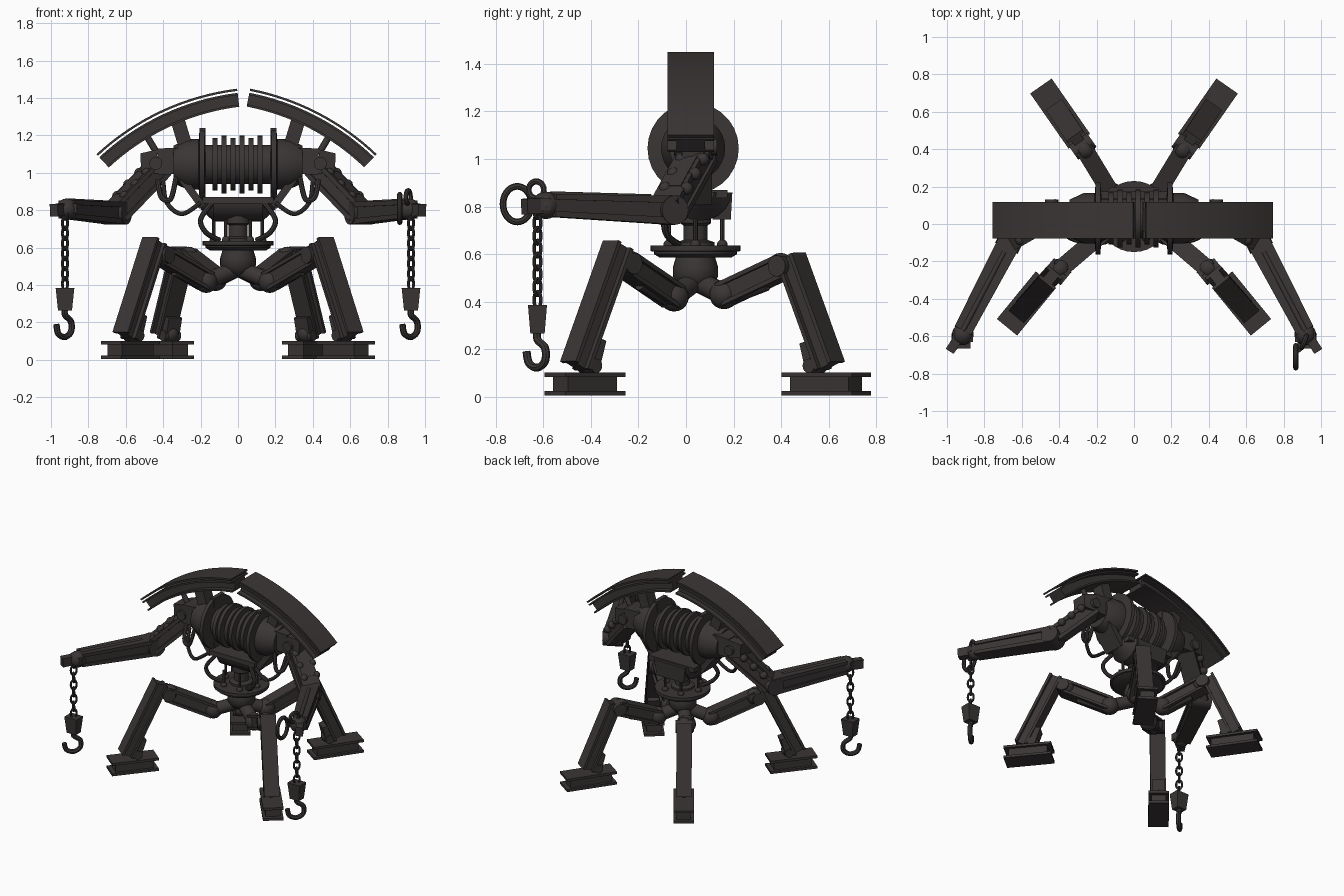
import bpy, bmesh, math
from mathutils import Vector as V

cube = bpy.data.objects.get("Cube")
if cube:
    bpy.data.objects.remove(cube)

iron = bpy.data.materials.new("dark_iron")
iron.use_nodes = True
iron.diffuse_color = (0.042, 0.036, 0.035, 1)
iron.node_tree.nodes["Principled BSDF"].inputs["Base Color"].default_value = iron.diffuse_color
X, Y, Z = V((1, 0, 0)), V((0, 1, 0)), V((0, 0, 1))


def finish(name, bm):
    bmesh.ops.recalc_face_normals(bm, faces=bm.faces)
    mesh = bpy.data.meshes.new(name)
    bm.to_mesh(mesh)
    bm.free()
    mesh.materials.append(iron)
    for p in mesh.polygons:
        p.use_smooth = True
    mesh.set_sharp_from_angle(angle=math.radians(35))
    bpy.context.collection.objects.link(bpy.data.objects.new(name, mesh))


# Sweep a 2D section through frames (origin, u axis, v axis)
def sweep(name, section, frames, closed=False):
    bm = bmesh.new()
    rings = [[bm.verts.new(o + u * p + v * q) for p, q in section] for o, u, v in frames]
    n = len(section)
    pairs = list(zip(rings, rings[1:])) + ([(rings[-1], rings[0])] if closed else [])
    for a, b in pairs:
        for i in range(n):
            bm.faces.new((a[i], a[(i + 1) % n], b[(i + 1) % n], b[i]))
    if not closed:
        bm.faces.new(rings[0])
        bm.faces.new(rings[-1])
    finish(name, bm)


def circle(n=20):
    return [(math.cos(math.tau * i / n), math.sin(math.tau * i / n)) for i in range(n)]


def rect(w, h):
    return [(-w / 2, -h / 2), (w / 2, -h / 2), (w / 2, h / 2), (-w / 2, h / 2)]


def isection(w, d, flange, web):
    a, b, c, e = w / 2, d / 2, d / 2 - flange, web / 2
    return [(-a, -b), (a, -b), (a, -c), (e, -c), (e, c), (a, c),
            (a, b), (-a, b), (-a, c), (-e, c), (-e, -c), (-a, -c)]


def axes(t, hint):
    u = t.cross(hint).normalized()
    return u, u.cross(t).normalized()


def beam(name, a, b, section, hint=Z, end_scale=1):
    a, b = V(a), V(b)
    u, v = axes(b - a, hint)
    sweep(name, section, [(a, u, v), (b, u * end_scale, v * end_scale)])


# Turned part: stations of (distance along axis, radius)
def turned(name, origin, axis, stations, n=28):
    u, v = axes(axis, Y if abs(axis.z) > 0.9 else Z)
    sweep(name, circle(n), [(V(origin) + axis * d, u * r, v * r) for d, r in stations])


def rod(name, a, b, r, n=16):
    a, b = V(a), V(b)
    turned(name, a, (b - a).normalized(), [(0, r), ((b - a).length, r)], n)


def ball(name, c, r):
    bm = bmesh.new()
    bmesh.ops.create_uvsphere(bm, u_segments=18, v_segments=10, radius=r)
    bmesh.ops.translate(bm, verts=bm.verts, vec=V(c))
    finish(name, bm)


# Round tube along a smoothed path
def tube(name, pts, r, normal=X, closed=False, steps=5):
    pts = [V(p) for p in pts]
    n = len(pts)
    get = (lambda i: pts[i % n]) if closed else (lambda i: pts[max(0, min(n - 1, i))])
    path = []
    for i in range(n if closed else n - 1):
        p, q, s, w = (get(i + k) for k in (-1, 0, 1, 2))
        for k in range(steps):
            t = k / steps
            path.append(q + (s - p) * t / 2 + (2 * p - 5 * q + 4 * s - w) * t * t / 2
                        + (3 * q - p - 3 * s + w) * t ** 3 / 2)
    if not closed:
        path.append(pts[-1])
    m, frames = len(path), []
    for i, p in enumerate(path):
        t = path[(i + 1) % m] - path[i - 1] if closed else path[min(i + 1, m - 1)] - path[max(i - 1, 0)]
        u, v = axes(t, normal)
        frames.append((p, u * r, v * r))
    sweep(name, circle(8), frames, closed)


def loop(name, c, a, b, r, count=8):
    c = V(c)
    tube(name, [c + a * p + b * q for p, q in circle(count)], r, a.cross(b).normalized(), True, 3)


# Ribbed winch drum
drum = (0, 0.03, 1.045)
turned("drum_core", drum, X, [(-0.22, 0.105), (0.22, 0.105)])
for i in range(6):
    r = 0.155 if i % 2 else 0.14
    turned(f"drum_rib_{i}", drum, X, [(-0.135 + i * 0.048, r), (-0.11 + i * 0.048, r)])

# Abdomen hull, rounded below, and waist
hull = [(0.1 * math.cos(t), -0.12 * math.sin(t)) for t in (math.pi * k / 10 for k in range(11))]
sweep("abdomen", [(p * 1.3, q) for p, q in hull],
      [(V((x, 0.06, 0.86)), Y * k, Z * k) for x, k in ((-0.2, 0.45), (-0.13, 1), (0.13, 1), (0.2, 0.45))])
beam("abdomen_rim", (0, 0.05, 0.835), (0, 0.05, 0.87), rect(0.38, 0.25), Y)
beam("abdomen_back_block", (0, 0.15, 0.86), (0, 0.15, 0.745), rect(0.26, 0.09), Y, 0.85)
turned("waist_column", (0, 0.04, 0.58), Z, [(0, 0.08), (0.07, 0.08), (0.08, 0.05), (0.14, 0.05),
                                           (0.15, 0.065), (0.2, 0.065)])
turned("turret_disc", (0, 0.04, 0.585), Z, [(0, 0.15), (0.015, 0.175), (0.025, 0.175), (0.028, 0.19),
                                           (0.05, 0.19)], 32)
turned("pelvis_hub", (0, 0.04, 0.445), Z, [(0, 0.03), (0.02, 0.07), (0.06, 0.095), (0.1, 0.095), (0.15, 0.08)])
for i, (cx, cy) in enumerate(circle(6)):
    p = V((cx * 0.13, 0.04 + cy * 0.13, 0.62))
    rod(f"waist_piston_{i}", p, p + Z * 0.13, 0.01, 8)
    ball(f"turret_bolt_{i}", p + Z * 0.02, 0.022)

for s, side in ((1, "left"), (-1, "right")):
    def P(x, y, z):
        return V((s * x, y, z))

    # Chest end disc and block, shoulder housing and braces
    turned(side + "_chest", drum, X * s, [(0.175, 0.13), (0.18, 0.192), (0.205, 0.192), (0.21, 0.135),
                                          (0.27, 0.135), (0.345, 0.1)])
    beam(side + "_chest_fin", P(0.19, 0.03, 0.86), P(0.19, 0.03, 1.24), rect(0.12, 0.03), X)
    beam(side + "_shoulder", P(0.3, 0.04, 1.065), P(0.43, 0.04, 1.06), rect(0.15, 0.14))
    beam(side + "_shoulder_nose", P(0.43, 0.04, 1.06), P(0.52, 0.04, 1.055), rect(0.15, 0.13), Z, 0.75)
    rod(side + "_shoulder_pin", P(0.44, -0.05, 1.05), P(0.44, 0.13, 1.05), 0.035)
    beam(side + "_rib_brace", P(0.19, 0.03, 0.82), P(0.3, 0.03, 0.97), rect(0.16, 0.04), X)
    beam(side + "_arch_strut", P(0.28, 0.03, 1.14), P(0.325, 0.03, 1.29), rect(0.09, 0.075), X)
    rod(side + "_arch_rod", P(0.43, 0.03, 1.1), P(0.49, 0.03, 1.2), 0.018)

    # Overhead arch: thin outer plate floating over a curved beam
    a, b = (P(0.065, 0.02, 1.45), P(0.742, 0.02, 1.1)) if s > 0 else (P(0.005, 0.02, 1.45), P(0.757, 0.02, 1.1))
    chord = b - a
    out = (Z - chord * (Z.dot(chord) / chord.length_squared)).normalized()
    R = 1.35
    half = math.asin(chord.length / 2 / R)
    centre = (a + b) / 2 - out * R * math.cos(half)
    radial = [out * math.cos(t) + chord.normalized() * math.sin(t)
              for t in (half * (k / 8 - 1) for k in range(17))]
    for part, depth, sec in (("arch_plate", 0.006, rect(0.195, 0.012)),
                             ("arch_beam", 0.06, isection(0.195, 0.075, 0.012, 0.12))):
        sweep(f"{side}_{part}", sec, [(centre + d * (R - depth), Y, d) for d in radial])

    # Arm: upper arm, elbow and forearm
    shoulder, elbow, wrist = P(0.42, 0.06, 1.03), P(0.655, -0.075, 0.785), P(0.915, -0.57, 0.805)
    beam(side + "_upper_arm", shoulder, elbow, isection(0.13, 0.11, 0.025, 0.1))
    beam(side + "_upper_arm_plate", shoulder.lerp(elbow, 0.3) + Z * 0.025, shoulder.lerp(elbow, 0.8) + Z * 0.025,
         rect(0.09, 0.08))
    rod(side + "_elbow", elbow + P(-0.06, -0.03, 0), elbow + P(0.06, 0.03, 0), 0.062)
    beam(side + "_forearm", elbow, wrist, isection(0.125, 0.12, 0.03, 0.1), Z, 0.8)
    rod(side + "_forearm_rod", elbow.lerp(wrist, 0.15) + Z * 0.05, wrist + Z * 0.045, 0.014)
    for i in range(3):
        p = shoulder.lerp(elbow, 0.25 + i * 0.25)
        for k in (-1, 1):
            ball(f"{side}_arm_bolt_{i}_{k}", p + P(0.03 + k * 0.02, k * 0.045, 0.03), 0.027)

    # Hand with finger, chain and hook
    ball(side + "_wrist", wrist + P(0, -0.02, 0), 0.058)
    beam(side + "_finger", wrist, P(0.985, -0.68, 0.8), rect(0.05, 0.065))
    beam(side + "_hand_clamp", P(0.86, -0.6, 0.81), P(0.97, -0.6, 0.81), rect(0.06, 0.05))
    top = P(0.925, -0.625, 0.785)
    for i in range(8):
        flat = (X + Y * (1 if i % 2 else -1)).normalized()
        loop(f"{side}_chain_link_{i}", top - Z * i * 0.054, flat * 0.02, Z * 0.035, 0.0075)
    beam(side + "_hook_block", top - Z * 0.4, top - Z * 0.52, rect(0.1, 0.08), Y, 0.75)
    h = (X + Y).normalized()
    tube(side + "_hook", [top + h * p + Z * (q - top.z) for p, q in
                          ((0, 0.28), (0, 0.24), (0.045, 0.205), (0.045, 0.15), (0, 0.122),
                           (-0.05, 0.14), (-0.065, 0.19))], 0.017, X - Y)

    # Hoses
    tube(side + "_arm_hose", [P(0.33, -0.04, 0.98), P(0.36, -0.06, 0.86), P(0.41, -0.05, 0.87), P(0.43, 0, 0.96)],
         0.014, Y)
    tube(side + "_chest_hose", [P(0.2, -0.08, 0.84), P(0.3, -0.09, 0.78), P(0.38, -0.05, 0.84), P(0.4, 0, 0.95)],
         0.012, Y)
    tube(side + "_waist_hose", [P(0.14, -0.06, 0.84), P(0.2, -0.09, 0.75), P(0.17, -0.08, 0.68),
                                P(0.1, -0.03, 0.64)], 0.014, Y)

    # Legs: hip, thigh, knee, shin, ankle and beam foot
    for leg, hip, knee, shin_top, shin_end, foot, d, length in (
            ("front", P(0.17, -0.05, 0.42), P(0.41, -0.255, 0.56), P(0.445, -0.285, 0.638), P(0.605, -0.465, 0.13),
             P(0.575, -0.425, 0), P(0.63, -0.77, 0), 0.33),
            ("back", P(0.12, 0.16, 0.43), P(0.275, 0.415, 0.55), P(0.295, 0.44, 0.588), P(0.405, 0.605, 0.13),
             P(0.395, 0.59, 0), P(0.57, 0.82, 0), 0.36)):
        name = f"{side}_{leg}_"
        across = d.cross(Z)
        rod(name + "hip_link", (0, 0.04, 0.49), hip, 0.045)
        ball(name + "hip", hip, 0.062)
        beam(name + "thigh", hip, knee, isection(0.095, 0.1, 0.018, 0.06))
        rod(name + "thigh_piston", hip - Z * 0.03, hip.lerp(knee, 0.7) - Z * 0.045, 0.025)
        rod(name + "knee", knee - across * 0.06, knee + across * 0.06, 0.045)
        ball(name + "knee_cap", knee - d * 0.02, 0.055)
        beam(name + "shin", shin_top, shin_end, isection(0.105, 0.09, 0.018, 0.06), d)
        ankle = shin_end - d * 0.075
        ball(name + "ankle_ball", ankle + Z * 0.01, 0.045)
        rod(name + "ankle_pin", ankle - across * 0.05, ankle + across * 0.05, 0.03)
        beam(name + "ankle_block", ankle, ankle.lerp(shin_top, 0.22), rect(0.085, 0.05), d)
        for part, z, w, hgt, l in (("sole", 0.014, 0.14, 0.018, length), ("foot_web", 0.053, 0.1, 0.064, length - 0.06),
                                   ("foot_top", 0.092, 0.14, 0.018, length)):
            c = foot + Z * z
            beam(name + part, c - d * l / 2, c + d * l / 2, rect(w, hgt))

# Extra rings on the left hand
loop("left_hand_ring", (0.865, -0.71, 0.81), Y * 0.06, Z * 0.075, 0.014, 12)
loop("left_small_ring", (0.91, -0.63, 0.87), (Y + X * 0.4) * 0.032, Z * 0.036, 0.013)
